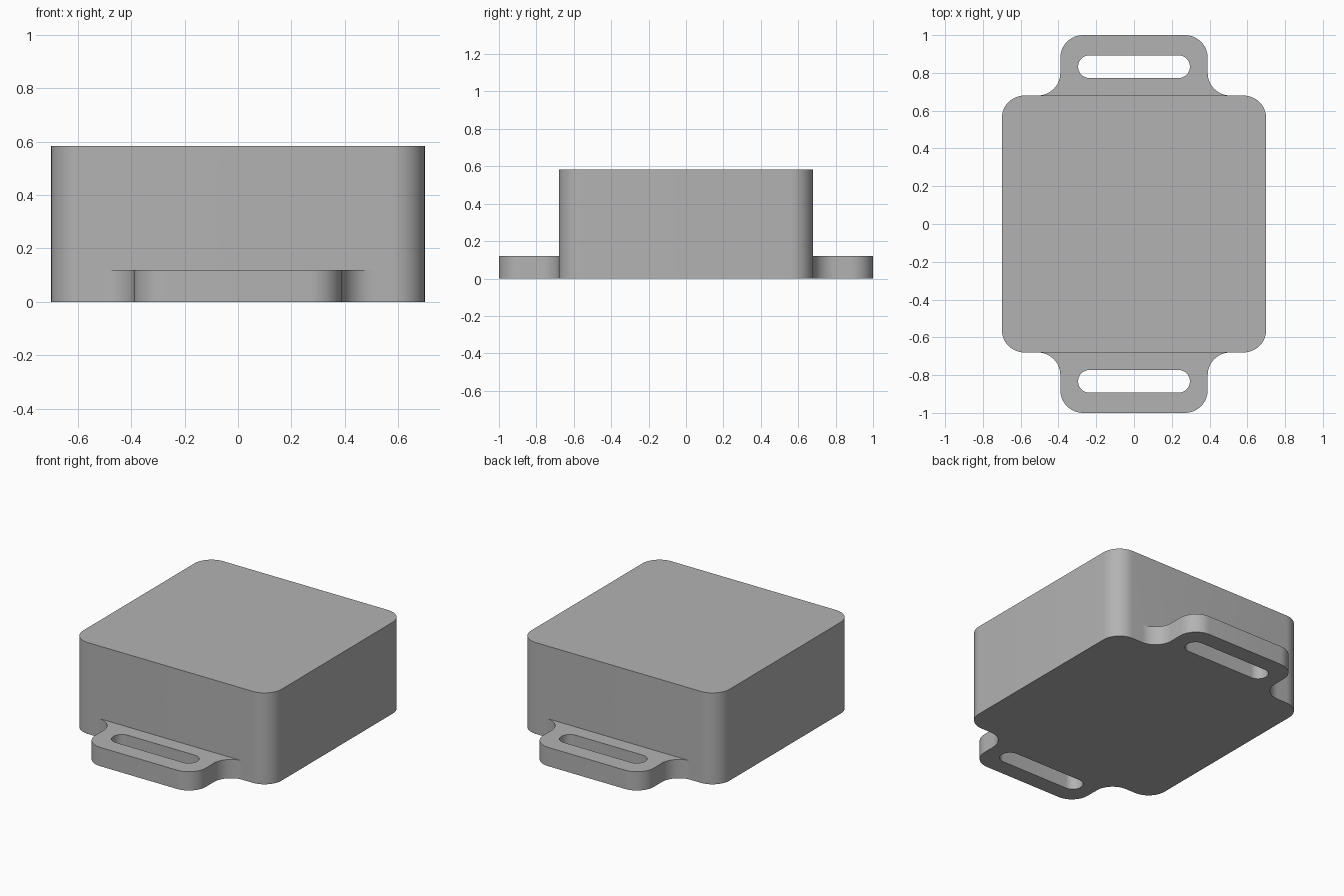
import bpy, bmesh
from math import pi, sin, cos, radians

cube = bpy.data.objects.get("Cube")
if cube:
    bpy.data.objects.remove(cube, do_unlink=True)

BODY_X, BODY_Y, BODY_H = 0.70, 0.68, 0.583
TAB_X, TAB_H, R = 0.39, 0.12, 0.12

grey = bpy.data.materials.new("plain grey")
grey.use_nodes = True
colour = (0.45, 0.45, 0.45, 1)
grey.diffuse_color = colour
grey.node_tree.nodes["Principled BSDF"].inputs["Base Color"].default_value = colour


def arc(cx, cy, r, start, end, steps=12):
    """Points along an arc, angles in degrees."""
    angles = [radians(start + (end - start) * i / steps) for i in range(steps + 1)]
    return [(cx + r * cos(a), cy + r * sin(a)) for a in angles]


def rounded_rect(hx, hy, r, cy=0):
    pts = []
    for sx, sy, a in ((1, 1, 0), (-1, 1, 90), (-1, -1, 180), (1, -1, 270)):
        pts += arc(sx * (hx - r), cy + sy * (hy - r), r, a, a + 90)
    return pts


def prism(name, outline, z0, z1):
    bm = bmesh.new()
    face = bm.faces.new([bm.verts.new((x, y, z0)) for x, y in outline])
    top = bmesh.ops.extrude_face_region(bm, geom=[face])["geom"]
    bmesh.ops.translate(bm, vec=(0, 0, z1 - z0),
                        verts=[g for g in top if isinstance(g, bmesh.types.BMVert)])
    bmesh.ops.remove_doubles(bm, verts=bm.verts, dist=0.0001)
    bmesh.ops.recalc_face_normals(bm, faces=bm.faces)
    mesh = bpy.data.meshes.new(name)
    bm.to_mesh(mesh)
    bm.free()
    mesh.materials.append(grey)
    obj = bpy.data.objects.new(name, mesh)
    bpy.context.collection.objects.link(obj)
    return obj


def combine(target, tool, operation):
    """Apply a boolean and discard the tool."""
    mod = target.modifiers.new(operation, "BOOLEAN")
    mod.operation, mod.object, mod.solver = operation, tool, "EXACT"
    bpy.context.view_layer.objects.active = target
    bpy.ops.object.modifier_apply(modifier=mod.name)
    bpy.data.objects.remove(tool, do_unlink=True)


# Rounded box body
body = prism("sensor_case", rounded_rect(BODY_X, BODY_Y, R), 0, BODY_H)

# Strap tabs: rounded outer corners, flared fillets where they meet the body
half = ([(TAB_X + R, BODY_Y - 0.1)]
        + arc(TAB_X + R, BODY_Y + R, R, 270, 180)
        + arc(TAB_X - R, 1 - R, R, 0, 90))
tab_outline = half + [(-x, y) for x, y in reversed(half)]
for name, side in (("front", -1), ("back", 1)):
    tab = prism(name + "_tab", [(x, side * y) for x, y in tab_outline], 0, TAB_H)
    combine(body, tab, "UNION")
    # Strap slot through the tab
    slot = prism(name + "_slot", rounded_rect(0.296, 0.06, 0.0599, side * 0.833), -0.1, 0.3)
    combine(body, slot, "DIFFERENCE")

# Smooth rounded walls, crisp rims
bpy.ops.object.select_all(action="DESELECT")
body.select_set(True)
bpy.context.view_layer.objects.active = body
bpy.ops.object.shade_smooth_by_angle(angle=radians(30))
